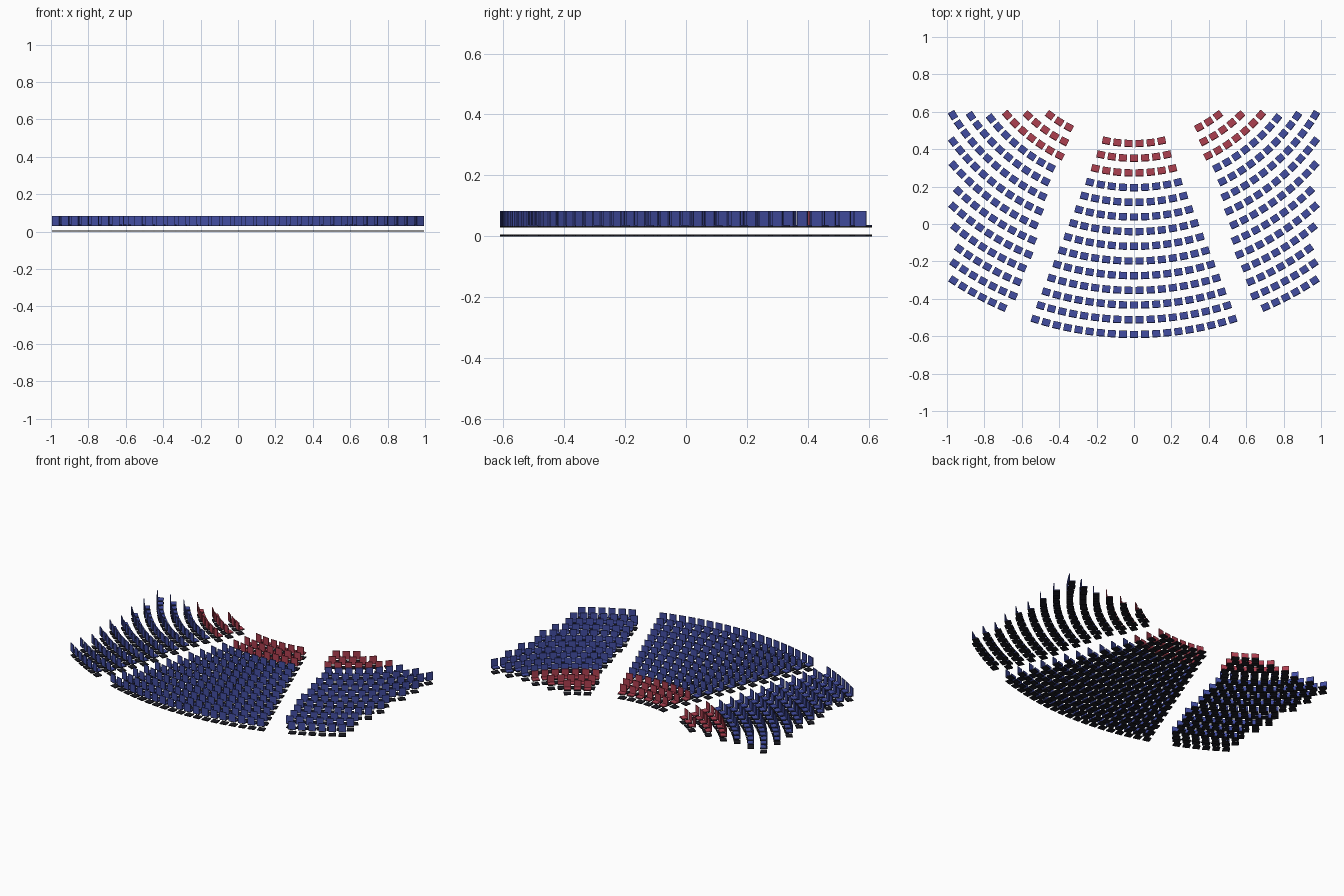
import bpy, bmesh, math
from mathutils import Matrix, Vector

if "Cube" in bpy.data.objects:
    bpy.data.objects.remove(bpy.data.objects["Cube"])


def material(name, rgb):
    m = bpy.data.materials.new(name)
    m.diffuse_color = (*rgb, 1)
    m.use_nodes = True
    m.node_tree.nodes["Principled BSDF"].inputs["Base Color"].default_value = m.diffuse_color
    return m


blue = material("blue_fabric", (0.055, 0.075, 0.36))
red = material("red_fabric", (0.42, 0.05, 0.08))
dark = material("dark_frame", (0.012, 0.012, 0.018))


def box(bm, x, y, z, slot):
    size = [b - a for a, b in (x, y, z)]
    mid = [(a + b) / 2 for a, b in (x, y, z)]
    geo = bmesh.ops.create_cube(bm, size=1, matrix=Matrix.Translation(mid) @ Matrix.Diagonal((*size, 1)))
    for f in {f for v in geo["verts"] for f in v.link_faces}:
        f.material_index = slot


def chair_mesh(name, fabric):
    bm = bmesh.new()
    w, d = 0.0215, 0.0195
    box(bm, (-w, w), (-d, d), (0, 0.006), 1)               # floor plate
    box(bm, (-w, w), (-d, d), (0.029, 0.0335), 1)          # seat pan
    box(bm, (-w, w), (-d + 0.005, d - 0.001), (0.0335, 0.037), 0)  # cushion
    box(bm, (-w, w), (-d, -d + 0.005), (0.0335, 0.083), 0)  # backrest
    me = bpy.data.meshes.new(name)
    bm.to_mesh(me)
    bm.free()
    me.materials.append(fabric)
    me.materials.append(dark)
    return me


blue_chair = chair_mesh("blue_chair", blue)
red_chair = chair_mesh("red_chair", red)

CENTRE_Y, R0, ROW, STEP = 1.17, 0.74, 0.0785, 0.0595
# arc distance from the middle to the first side-block seat, per row
INNER = [0.363, 0.388, 0.411, 0.462, 0.490, 0.506, 0.524, 0.552,
         0.560, 0.580, 0.615, 0.641, 0.664, 0.724]


def seat(block, k, arc):
    r = R0 + ROW * k
    a = arc / r
    ob = bpy.data.objects.new(f"{block}_seat", red_chair if k < 3 else blue_chair)
    ob.location = (r * math.sin(a), CENTRE_Y - r * math.cos(a), 0)
    ob.rotation_euler.z = a
    bpy.context.collection.objects.link(ob)


for k in range(14):
    # middle block gains one seat per row
    n = 6 + k
    for i in range(n):
        seat("middle", k, (i - (n - 1) / 2) * STEP)
    # side blocks run outward to the hall edges
    r, arc = R0 + ROW * k, INNER[k]
    while r * math.sin(arc / r) < 0.98 and CENTRE_Y - r * math.cos(arc / r) < 0.598:
        seat("right", k, arc)
        seat("left", k, -arc)
        arc += STEP
